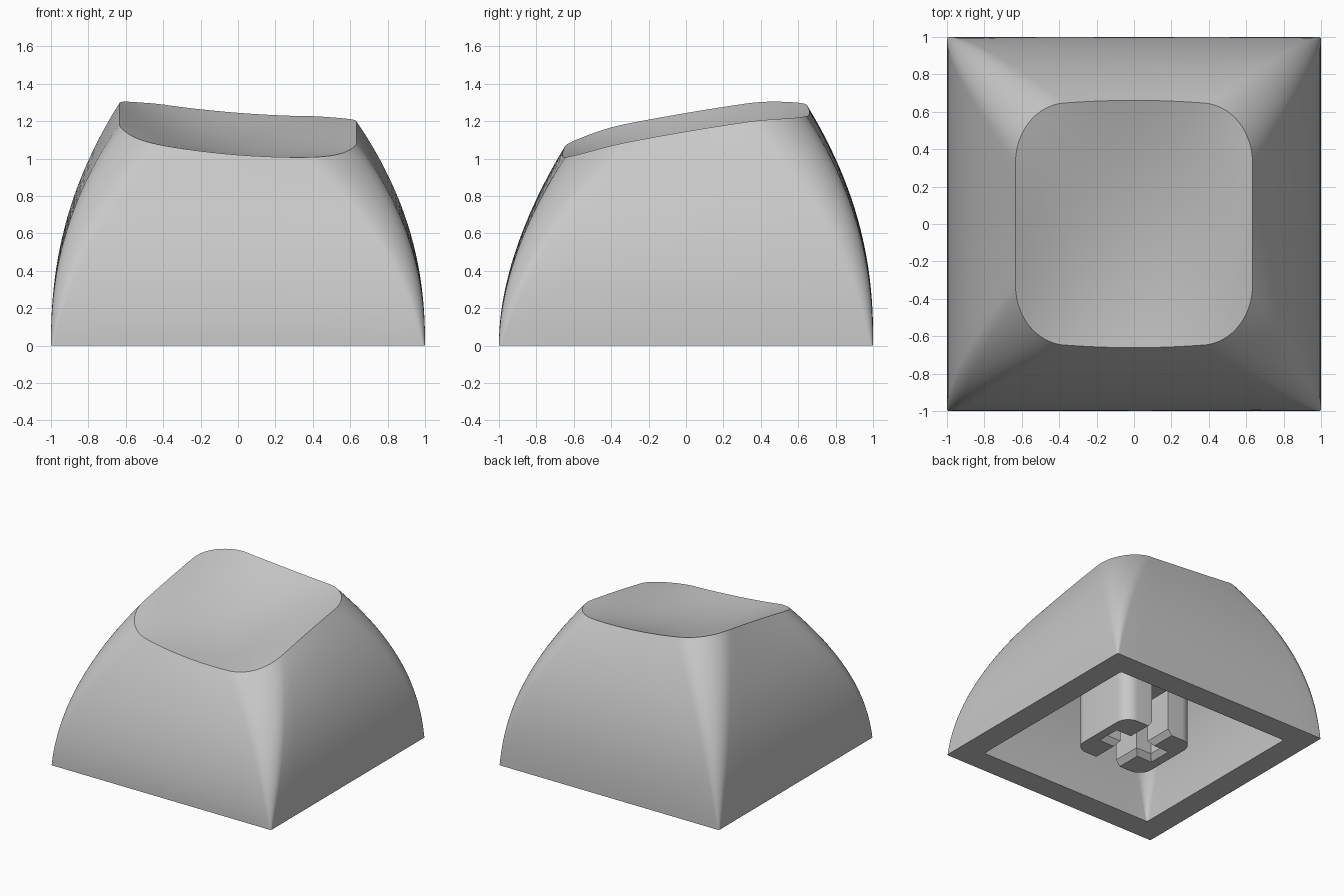
import bpy, bmesh, math

if "Cube" in bpy.data.objects:
    bpy.data.objects.remove(bpy.data.objects["Cube"])

grey = bpy.data.materials.new("light_grey_plastic")
grey.use_nodes = True
grey.diffuse_color = (0.58, 0.58, 0.58, 1)
grey.node_tree.nodes["Principled BSDF"].inputs["Base Color"].default_value = (0.58, 0.58, 0.58, 1)


def finish(bm, name):
    bmesh.ops.recalc_face_normals(bm, faces=bm.faces)
    mesh = bpy.data.meshes.new(name)
    bm.to_mesh(mesh)
    bm.free()
    mesh.materials.append(grey)
    obj = bpy.data.objects.new(name, mesh)
    bpy.context.collection.objects.link(obj)
    bpy.ops.object.select_all(action='DESELECT')
    obj.select_set(True)
    bpy.context.view_layer.objects.active = obj
    bpy.ops.object.shade_smooth_by_angle(angle=math.radians(30))


def bridge(bm, a, b):
    for i in range(len(a)):
        j = (i + 1) % len(a)
        bm.faces.new((a[i], a[j], b[j], b[i]))


# Tilted top surface, curved across and hollowed in the middle
def dish(x, y):
    hollow = 0.075 * max(0, 1 - (x / 0.635) ** 2) * max(0, 1 - (y / 0.66) ** 2)
    return 1.132 + 0.17 * y - 0.078 * x + 0.155 * x * x - 0.1 * (x * y) ** 2 - hollow


ARC, SIDE = 12, 10


# Rounded rectangle with bowed front and back
def section(side, front, back, r, bow):
    rx, ry = 0.95 * r, 1.1 * r
    corners = [(side - rx, back - ry), (rx - side, back - ry),
               (rx - side, front + ry), (side - rx, front + ry)]
    pts = []
    for k, (cx, cy) in enumerate(corners):
        start = k * math.pi / 2
        for i in range(ARC + 1):
            a = start + i / ARC * math.pi / 2
            pts.append((cx + rx * math.cos(a), cy + ry * math.sin(a)))
        x0, y0 = pts[-1]
        nx, ny = corners[(k + 1) % 4]
        out = start + math.pi / 2
        x1, y1 = nx + rx * math.cos(out), ny + ry * math.sin(out)
        for i in range(1, SIDE):
            u = i / SIDE
            b = bow * 4 * u * (1 - u) * math.sin(out)
            pts.append((x0 + (x1 - x0) * u, y0 + (y1 - y0) * u + b))
    return pts


# Wall outline at fraction t of the height
def wall(t, base, top_x, top_y, radius):
    side = base - (base - top_x) * t ** 2.25
    front = base - (base - top_y) * t ** 1.85
    back = base - (base - top_y) * t ** 2.25
    return section(side, -front, back, 0.012 + radius * t, 0.013 * t)


def loft(bm, base, top_x, top_y, radius, drop, steps=24):
    rim = wall(1, base, top_x, top_y, radius)
    rings = []
    for s in range(steps + 1):
        t = s / steps
        rings.append([bm.verts.new((x, y, t * (dish(*rim[i]) - drop)))
                      for i, (x, y) in enumerate(wall(t, base, top_x, top_y, radius))])
    # Cap made of shrinking rings that follow the dish
    for s in range(1, 12):
        k = 1 - s / 12
        rings.append([bm.verts.new((x * k, y * k, dish(x * k, y * k) - drop)) for x, y in rim])
    for a, b in zip(rings, rings[1:]):
        bridge(bm, a, b)
    centre = bm.verts.new((0, 0, dish(0, 0) - drop))
    last = rings[-1]
    for i in range(len(last)):
        bm.faces.new((last[i], last[(i + 1) % len(last)], centre))
    return rings[0]


# Hollow cap: outer skin, inner skin and the flat bottom edge
bm = bmesh.new()
outer = loft(bm, 1.0, 0.634, 0.648, 0.28, 0)
inner = loft(bm, 0.8, 0.49, 0.5, 0.25, 0.18)
bridge(bm, outer, inner)
finish(bm, "keycap_shell")


# Half of the stem outline, with the slot widened by c
def stem_outline(c):
    X, Y, r, a, b, end = 0.33, 0.305, 0.11, 0.08 + c, 0.065 + c, 0.22 + c
    pts = [(a, -Y)]
    for cy, start in ((-Y + r, -math.pi / 2), (Y - r, 0)):
        for i in range(9):
            ang = start + i / 8 * math.pi / 2
            pts.append((X - r + r * math.cos(ang), cy + r * math.sin(ang)))
    return pts + [(a, Y), (a, b), (end, b), (end, -b), (a, -b)]


# Stem halves with chamfered slot mouths
for sign, name in ((1, "stem_left_half"), (-1, "stem_right_half")):
    bm = bmesh.new()
    rings = [[bm.verts.new((sign * x, y, z)) for x, y in stem_outline(c)]
             for z, c in ((0.005, 0.035), (0.05, 0), (0.9, 0))]
    for a, b in zip(rings, rings[1:]):
        bridge(bm, a, b)
    bm.faces.new(rings[0])
    bm.faces.new(rings[-1])
    finish(bm, name)

# Block closing the slot from above
bm = bmesh.new()
bmesh.ops.create_cube(bm, size=1)
bmesh.ops.scale(bm, vec=(0.46, 0.608, 0.5), verts=bm.verts)
bmesh.ops.translate(bm, vec=(0, 0, 0.64), verts=bm.verts)
finish(bm, "stem_slot_roof")
